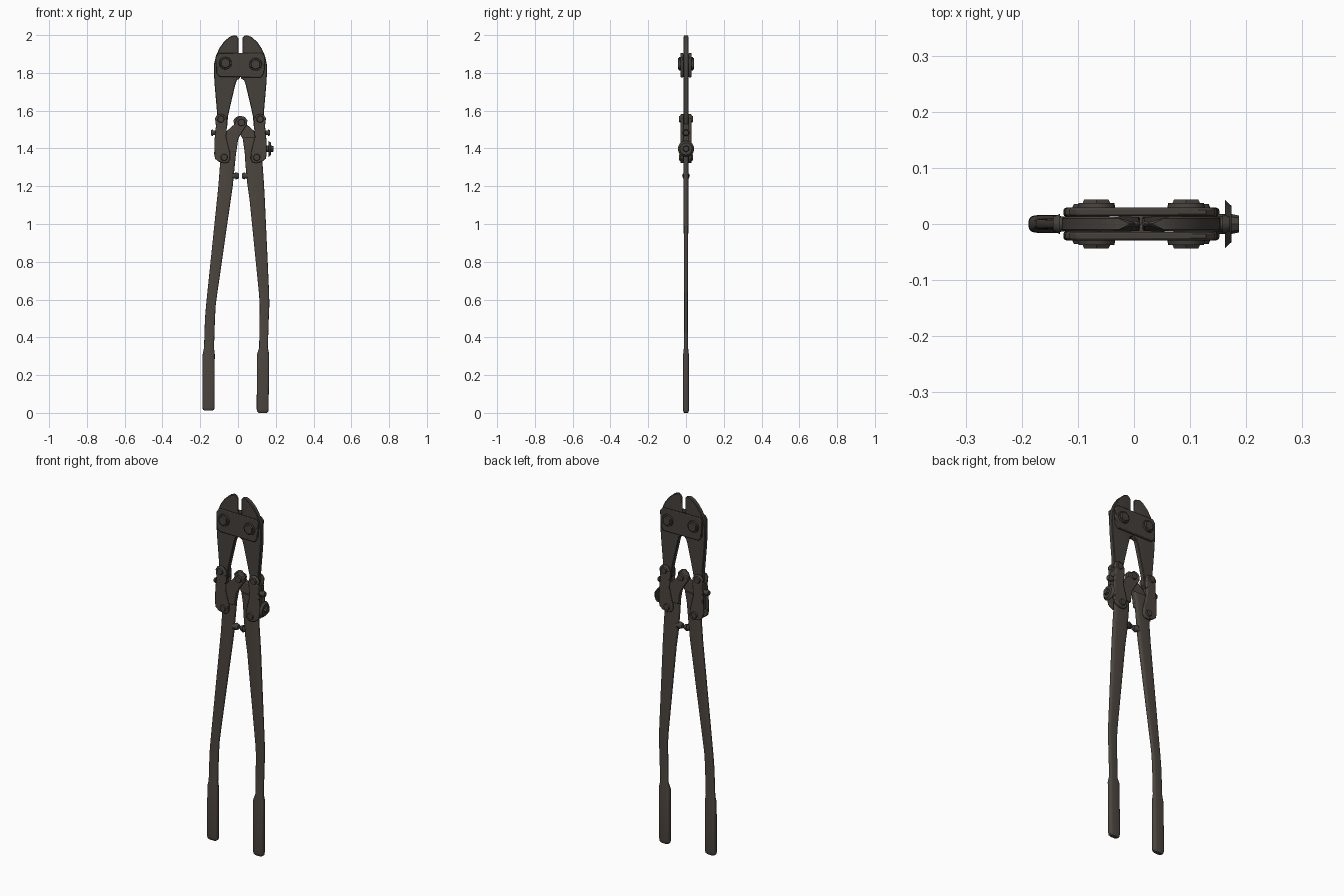
import bpy, bmesh, math
from mathutils import Matrix, Vector

cube = bpy.data.objects.get("Cube")
if cube:
    bpy.data.objects.remove(cube, do_unlink=True)

MID = 0.013  # x of the tool's centre line
made = []


def material(name, rgb):
    m = bpy.data.materials.new(name)
    m.use_nodes = True
    m.diffuse_color = (*rgb, 1)
    bsdf = m.node_tree.nodes["Principled BSDF"]
    bsdf.inputs["Base Color"].default_value = (*rgb, 1)
    bsdf.inputs["Roughness"].default_value = 0.6
    return m


steel = material("dark steel", (0.060, 0.051, 0.044))
handle_brown = material("brown handle", (0.073, 0.060, 0.049))


def finish(name, bm, mat, bevel=0.0, segments=2):
    bmesh.ops.recalc_face_normals(bm, faces=bm.faces)
    mesh = bpy.data.meshes.new(name)
    bm.to_mesh(mesh)
    bm.free()
    mesh.materials.append(mat)
    ob = bpy.data.objects.new(name, mesh)
    bpy.context.collection.objects.link(ob)
    if bevel:
        mod = ob.modifiers.new("soft edges", "BEVEL")
        mod.width, mod.segments = bevel, segments
        mod.limit_method, mod.angle_limit = "ANGLE", math.radians(50)
    made.append(ob)
    return ob


def slab(outline, y0, y1):
    """Extrude an x-z outline from y0 to y1."""
    bm = bmesh.new()
    face = bm.faces.new([bm.verts.new((x, y0, z)) for x, z in outline])
    ext = bmesh.ops.extrude_face_region(bm, geom=[face])
    moved = [v for v in ext["geom"] if isinstance(v, bmesh.types.BMVert)]
    bmesh.ops.translate(bm, verts=moved, vec=(0, y1 - y0, 0))
    return bm


def side(outline, s):
    return [(MID + s * d, z) for d, z in outline]


def disc(name, centre, axis, r1, r2, depth, sides=20, bevel=0.0, mat=steel):
    """Cylinder or cone along an axis, r2 at the positive end."""
    bm = bmesh.new()
    rot = Vector((0, 0, 1)).rotation_difference(Vector(axis)).to_matrix().to_4x4()
    bmesh.ops.create_cone(bm, cap_ends=True, segments=sides, radius1=r1, radius2=r2,
                          depth=depth, matrix=Matrix.Translation(centre) @ rot)
    return finish(name, bm, mat, bevel)


def handle(name, rows):
    """Loft rounded-box sections; each row is z, left x, right x, half depth."""
    bm = bmesh.new()
    rings = []
    for z, x0, x1, h in rows:
        ring = []
        for i in range(24):
            a = math.tau * i / 24
            c, s = math.cos(a), math.sin(a)
            u = math.copysign(abs(c) ** 0.45, c)
            v = math.copysign(abs(s) ** 0.6, s)
            ring.append(bm.verts.new(((x0 + x1) / 2 + u * (x1 - x0) / 2, v * h, z)))
        rings.append(ring)
    for a, b in zip(rings, rings[1:]):
        for i in range(24):
            j = (i + 1) % 24
            bm.faces.new((a[i], a[j], b[j], b[i]))
    bm.faces.new(rings[0])
    bm.faces.new(rings[-1])
    return finish(name, bm, handle_brown)


# Handles with thicker grips at the bottom
handle("right_handle", [
    (0.012, -0.178, -0.134, 0.010), (0.018, -0.186, -0.126, 0.014),
    (0.03, -0.188, -0.124, 0.016), (0.31, -0.187, -0.123, 0.015),
    (0.345, -0.180, -0.127, 0.011), (0.50, -0.175, -0.122, 0.010),
    (0.57, -0.169, -0.118, 0.010), (0.63, -0.163, -0.110, 0.010),
    (1.20, -0.104, -0.028, 0.013), (1.32, -0.095, -0.016, 0.013),
    (1.40, -0.10, -0.008, 0.013), (1.46, -0.10, 0.004, 0.013)])
handle("left_handle", [
    (0.0, 0.110, 0.152, 0.010), (0.006, 0.102, 0.160, 0.014),
    (0.02, 0.099, 0.162, 0.016), (0.31, 0.100, 0.165, 0.015),
    (0.345, 0.112, 0.158, 0.011), (0.50, 0.114, 0.163, 0.010),
    (0.57, 0.115, 0.166, 0.010), (0.63, 0.111, 0.165, 0.010),
    (1.13, 0.061, 0.142, 0.013), (1.22, 0.048, 0.137, 0.013),
    (1.32, 0.039, 0.130, 0.013), (1.40, 0.034, 0.13, 0.013),
    (1.46, 0.024, 0.13, 0.013)])

jaw = [(0.011, 1.90), (0.011, 1.985), (0.022, 1.997), (0.04, 1.998), (0.062, 1.988),
       (0.090, 1.962), (0.112, 1.93), (0.130, 1.89), (0.139, 1.85), (0.141, 1.81),
       (0.137, 1.74), (0.125, 1.60), (0.122, 1.54), (0.105, 1.515), (0.085, 1.505),
       (0.070, 1.52), (0.066, 1.57), (0.055, 1.62), (0.028, 1.735), (0.020, 1.76),
       (0.002, 1.772), (0.002, 1.90)]
link = [(0.135, 1.56), (0.124, 1.577), (0.105, 1.583), (0.085, 1.577), (0.073, 1.56),
        (0.070, 1.54), (0.076, 1.46), (0.055, 1.375), (0.054, 1.345), (0.064, 1.326),
        (0.085, 1.322), (0.115, 1.330), (0.134, 1.345), (0.139, 1.37), (0.137, 1.45),
        (0.130, 1.52)]
arm = [(0.075, 1.49), (0.03, 1.53), (0.020, 1.555), (0.0, 1.573), (-0.022, 1.567),
       (-0.037, 1.55), (-0.034, 1.525), (-0.008, 1.487), (0.012, 1.45), (0.022, 1.38),
       (0.10, 1.38), (0.10, 1.45)]

for s, who in ((-1, "right"), (1, "left")):
    # Jaw, thinned to a cutting edge beside the gap
    bm = slab(side(jaw, s), -0.013, 0.013)
    bmesh.ops.bisect_plane(bm, geom=bm.verts[:] + bm.edges[:] + bm.faces[:],
                           plane_co=(MID + s * 0.05, 0, 0), plane_no=(1, 0, 0))
    for v in bm.verts:
        if abs(v.co.x - MID) < 0.03 and v.co.z > 1.88:
            v.co.y *= 0.3
    finish(who + "_jaw", bm, steel, 0.003, 1)

    # Knuckle arms overlap at the centre pivot
    finish(who + "_knuckle_arm", slab(side(arm, s), -0.011 + s * 0.008, 0.011 + s * 0.008),
           handle_brown, 0.004)

    # Pair of link plates around a spacer
    for f, face in ((-1, "front"), (1, "back")):
        y = sorted((f * 0.013, f * 0.029))
        finish(f"{who}_{face}_link", slab(side(link, s), *y), handle_brown, 0.005)
        for d, z, end in ((0.104, 1.555, "upper"), (0.086, 1.353, "lower")):
            disc(f"{who}_{face}_{end}_rivet", (MID + s * d, f * 0.030, z), (0, f, 0),
                 0.021, 0.016, 0.012)
        # Hexagonal jaw bolt with washer
        p = (MID + s * 0.08, 0, 1.852 - (0.007 if s > 0 else 0))
        disc(f"{who}_{face}_jaw_washer", (p[0], f * 0.032, p[2]), (0, f, 0),
             0.034, 0.032, 0.010, 24)
        disc(f"{who}_{face}_jaw_bolt", (p[0], f * 0.038, p[2]), (0, f, 0),
             0.031, 0.025, 0.011, 6)
    block = [(0.128, 1.385), (0.128, 1.53), (0.085, 1.53), (0.075, 1.385)]
    finish(who + "_link_spacer", slab(side(block, s), -0.018, 0.018), steel)

    # Side set screw
    disc(who + "_set_screw", (MID + s * 0.135, 0, 1.483), (s, 0, 0), 0.013, 0.013, 0.03, 12)
    disc(who + "_set_screw_head", (MID + s * 0.151, 0, 1.483), (s, 0, 0),
         0.018, 0.013, 0.012, 12)

    # Bumper between the handles
    disc(who + "_bumper_stem", (MID + s * 0.026, 0, 1.255), (s, 0, 0), 0.012, 0.016, 0.03, 14)
    disc(who + "_bumper_pad", (MID + s * 0.016, 0, 1.255), (s, 0, 0), 0.013, 0.020, 0.018, 14)

# Plates clamping the jaws
plate = [(-0.129, 1.885), (-0.115, 1.906), (0.115, 1.904), (0.131, 1.885),
         (0.125, 1.80), (0.11, 1.776), (-0.11, 1.778), (-0.127, 1.80)]
for f, face in ((-1, "front"), (1, "back")):
    y = sorted((f * 0.014, f * 0.029))
    finish(face + "_jaw_plate", slab(side(plate, 1), *y), steel, 0.004)
    disc(face + "_centre_pivot", (MID + 0.006, f * 0.021, 1.537), (0, f, 0), 0.021, 0.017, 0.014)

# Adjusting screw on the outer left link
disc("adjuster_stem", (0.145, 0, 1.398), (1, 0, 0), 0.018, 0.018, 0.05, 16)
disc("adjuster_flange", (0.168, 0, 1.398), (1, 0, 0), 0.043, 0.032, 0.012, 24)
disc("adjuster_head", (0.180, 0, 1.398), (1, 0, 0), 0.018, 0.015, 0.015, 8)

# Smooth shading with sharp edges kept
bpy.ops.object.select_all(action="DESELECT")
for ob in made:
    ob.select_set(True)
bpy.context.view_layer.objects.active = made[0]
bpy.ops.object.shade_smooth_by_angle(angle=math.radians(35))
